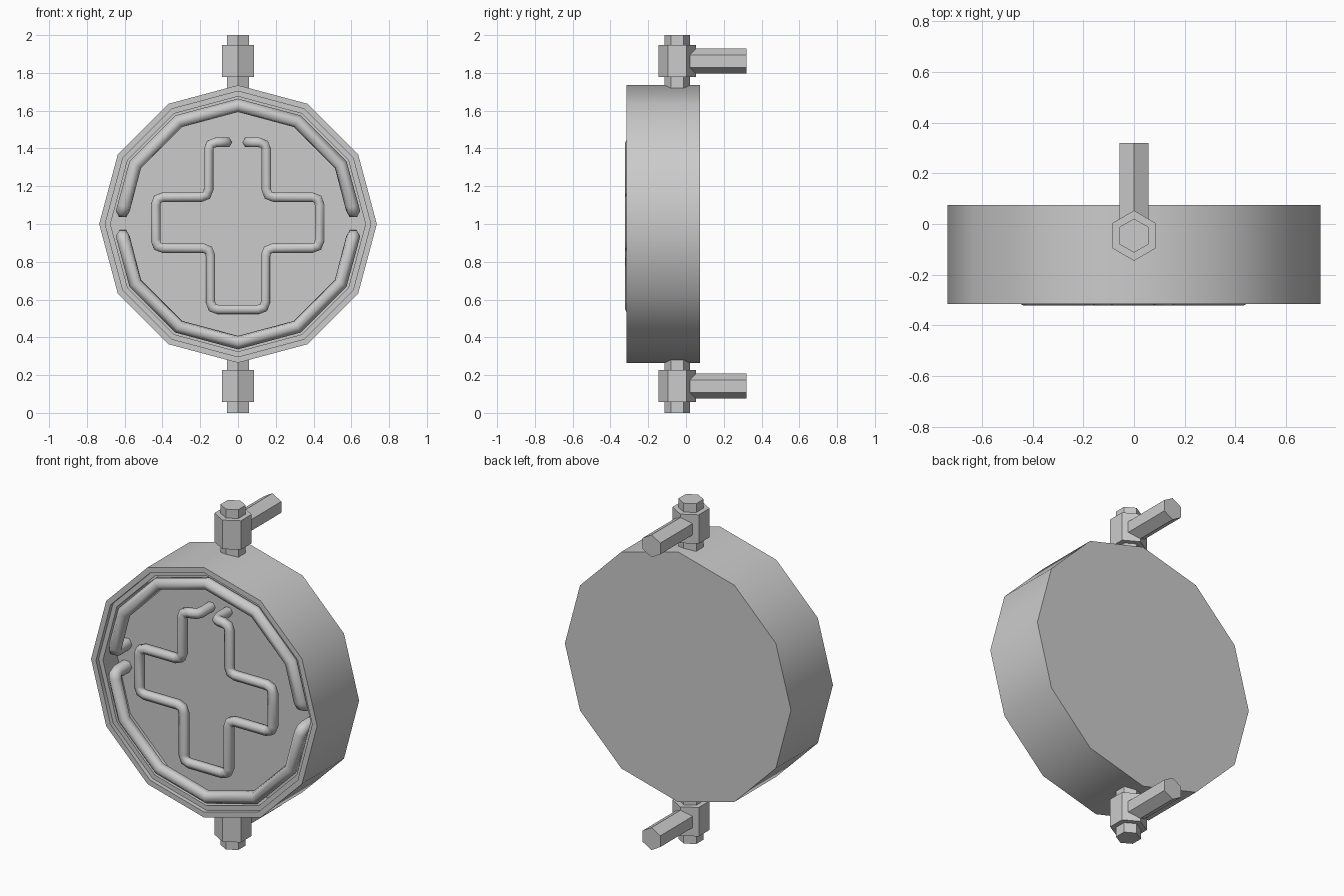
import bpy, bmesh, math
from mathutils import Vector

if "Cube" in bpy.data.objects:
    bpy.data.objects.remove(bpy.data.objects["Cube"])

FLOOR_Y = -0.165


def finish(obj, angle=40):
    bpy.ops.object.select_all(action='DESELECT')
    obj.select_set(True)
    bpy.context.view_layer.objects.active = obj
    bpy.ops.object.shade_smooth_by_angle(angle=math.radians(angle))


def lathe(name, profile, sides, center, axis, spin=0.0):
    """Stack of regular polygons; profile = (radius, position along axis)."""
    bm = bmesh.new()
    rings = []
    for r, h in profile:
        ring = []
        for i in range(sides):
            a = spin + 2 * math.pi * i / sides
            u, v = r * math.cos(a), r * math.sin(a)
            p = (u, v, h) if axis == 'Z' else (u, h, v)
            ring.append(bm.verts.new(Vector(p) + Vector(center)))
        rings.append(ring)
    for a, b in zip(rings, rings[1:]):
        for i in range(sides):
            j = (i + 1) % sides
            bm.faces.new((a[i], a[j], b[j], b[i]))
    bm.faces.new(rings[0])
    bm.faces.new(rings[-1])
    bmesh.ops.recalc_face_normals(bm, faces=bm.faces)
    me = bpy.data.meshes.new(name)
    bm.to_mesh(me)
    bm.free()
    obj = bpy.data.objects.new(name, me)
    bpy.context.collection.objects.link(obj)
    finish(obj)


def rounded(points, r):
    """Round the sharp corners of a path."""
    pts = [Vector(p) for p in points]
    out = [pts[0]]
    for a, p, b in zip(pts, pts[1:], pts[2:]):
        d0, d1 = (a - p).normalized(), (b - p).normalized()
        if d0.angle(d1) < math.radians(130):
            s, e = p + d0 * r, p + d1 * r
            out += [s, (s + 2 * p + e) / 4, e]
        else:
            out.append(p)
    return out + [pts[-1]]


def tube(name, points, radius, bend):
    cu = bpy.data.curves.new(name, 'CURVE')
    cu.dimensions = '3D'
    cu.bevel_depth = radius
    cu.bevel_resolution = 1
    cu.use_fill_caps = True
    path = rounded(points, bend)
    sp = cu.splines.new('POLY')
    sp.points.add(len(path) - 1)
    for q, p in zip(sp.points, path):
        q.co = (*p, 1)
    obj = bpy.data.objects.new(name, cu)
    bpy.context.collection.objects.link(obj)
    bpy.ops.object.select_all(action='DESELECT')
    obj.select_set(True)
    bpy.context.view_layer.objects.active = obj
    bpy.ops.object.convert(target='MESH')
    finish(bpy.context.view_layer.objects.active, 65)


# Twelve-sided sign box with stepped rim and recessed face
lathe("sign_box", [(0.735, 0.075), (0.735, -0.315), (0.703, -0.315),
                   (0.703, -0.29), (0.675, -0.29), (0.675, FLOOR_Y)],
      12, (0, 0, 1), 'Y')

# Half-ring light tubes, ends bent back into the face
R, RING_Y = 0.628, -0.28
for name, sign, gap in (("upper_ring_tube", 1, 0.068), ("lower_ring_tube", -1, 0.065)):
    arc = [(R * math.cos(math.radians(a)), RING_Y,
            1 + sign * R * math.sin(math.radians(a))) for a in (30, 60, 90, 120, 150)]
    ex, ez = 0.61, 1 + sign * gap
    path = [(ex, FLOOR_Y + 0.01, ez), (ex, RING_Y, ez), *arc,
            (-ex, RING_Y, ez), (-ex, FLOOR_Y + 0.01, ez)]
    tube(name, path, 0.037, 0.03)

# Cross-shaped light tube, open at the top
Y = -0.293
outline = [(-0.06, 1.432), (-0.156, 1.432), (-0.156, 1.142), (-0.436, 1.142),
           (-0.436, 0.872), (-0.146, 0.872), (-0.146, 0.547), (0.146, 0.547),
           (0.146, 0.872), (0.432, 0.872), (0.432, 1.142), (0.15, 1.142),
           (0.15, 1.432), (0.052, 1.432)]
path = [(x, Y, z) for x, z in outline]
path = [(-0.06, FLOOR_Y + 0.01, 1.432)] + path + [(0.052, FLOOR_Y + 0.01, 1.432)]
tube("cross_tube", path, 0.029, 0.04)

# Hexagonal pins, collars and wall arms above and below
for name, dz in (("upper", 0.0), ("lower", -1.72)):
    pin = (0, -0.046, dz)
    lathe(name + "_pin", [(0.067, 1.72), (0.067, 2.0)], 6, pin, 'Z', math.pi / 2)
    lathe(name + "_collar", [(0.099, 1.778), (0.099, 1.948)], 6, pin, 'Z', math.pi / 2)
    lathe(name + "_wall_arm", [(0.066, 0.0), (0.066, 0.32)], 6,
          (0, 0, 1.862 + dz), 'Y', math.pi / 2)
